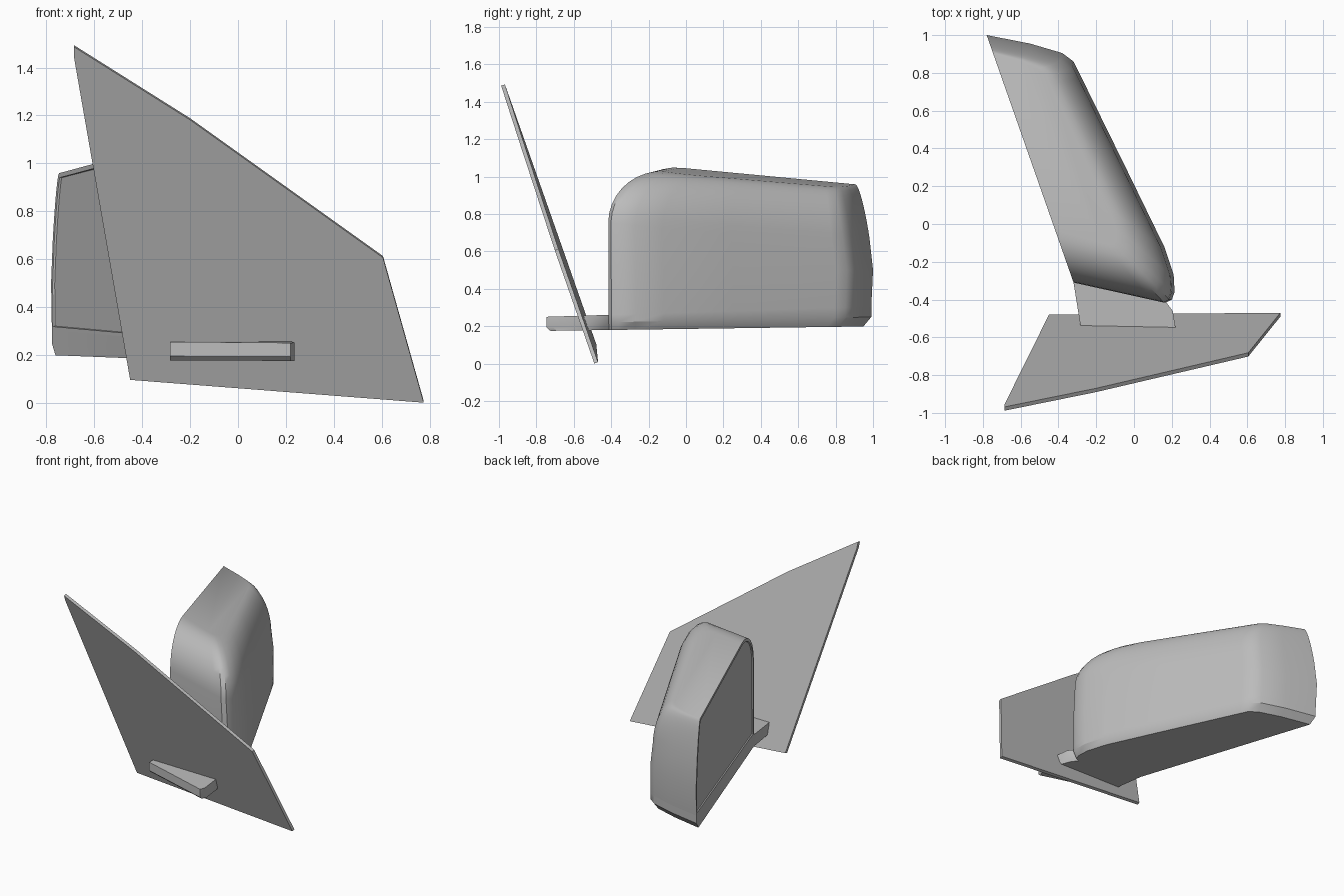
import bpy, bmesh, math
from mathutils import Vector

if "Cube" in bpy.data.objects:
    bpy.data.objects.remove(bpy.data.objects["Cube"])

grey = bpy.data.materials.new("mid grey")
grey.use_nodes = True
colour = (0.5, 0.5, 0.5, 1)
grey.diffuse_color = colour
grey.node_tree.nodes["Principled BSDF"].inputs["Base Color"].default_value = colour


def make_object(name, bm, angle=None):
    bmesh.ops.recalc_face_normals(bm, faces=bm.faces)
    mesh = bpy.data.meshes.new(name)
    bm.to_mesh(mesh)
    bm.free()
    mesh.materials.append(grey)
    obj = bpy.data.objects.new(name, mesh)
    bpy.context.collection.objects.link(obj)
    if angle:
        bpy.ops.object.select_all(action="DESELECT")
        obj.select_set(True)
        bpy.context.view_layer.objects.active = obj
        bpy.ops.object.shade_smooth_by_angle(angle=math.radians(angle))
    return obj


def loft(bm, rings):
    """Bridge matching closed rings and cap both ends."""
    rows = [[bm.verts.new(p) for p in ring] for ring in rings]
    n = len(rows[0])
    for a, b in zip(rows, rows[1:]):
        for i in range(n):
            j = (i + 1) % n
            bm.faces.new((a[i], a[j], b[j], b[i]))
    bm.faces.new(rows[0])
    bm.faces.new(rows[-1])


# Shared plan outline, from the front glass corner round to the far glass corner
front_corner = Vector((-0.32, -0.31))
far_corner = Vector((-0.78, 1.0))
outer = [(0.10, -0.40), (0.17, -0.415), (0.2, -0.40), (0.215, -0.36), (0.21, -0.27),
         (0.16, -0.12), (-0.02, 0.25), (-0.29, 0.80), (-0.32, 0.86),
         (-0.38, 0.905), (-0.55, 0.955)]
outline = [front_corner] + [Vector(p) for p in outer] + [far_corner]
length = (far_corner - front_corner).length
along = (far_corner - front_corner) / length
across = Vector((along.y, -along.x))
width = 0.47


def fit(p, front=0, far=0, side=0):
    """Pull a plan point in from the front end, far end and outer side."""
    d = p - front_corner
    u = front + d.dot(along) * (length - front - far) / length
    return front_corner + along * u + across * d.dot(across) * (1 - side)


def seam(p):
    return 0.274 + 0.031 * p.y


def roof(p):
    v = (p - front_corner).dot(across)
    return 1.045 - 0.095 * p.y - 0.05 * v / width


# Mirror housing: upright walls rolling over into the roof
bm = bmesh.new()
low = [fit(p, far=0.01) for p in outline]
rings = [[(p.x, p.y, seam(p)) for p in low], [(p.x, p.y, 0.5) for p in outline]]
steps = 9
for k in range(steps + 1):
    t = math.pi / 2 * k / steps
    roll = 1 - math.cos(t)
    drop = 0.28 * (1 - math.sin(t))
    ring = [fit(p, 0.3 * roll, 0.02 + 0.045 * math.sin(t) + 0.035 * roll, 0.03 + 0.38 * roll)
            for p in outline]
    rings.append([(p.x, p.y, roof(p) - drop) for p in ring])

rows = [[bm.verts.new(p) for p in ring] for ring in rings]
for a, b in zip(rows, rows[1:]):
    for i in range(len(a) - 1):
        bm.faces.new((a[i], a[i + 1], b[i + 1], b[i]))
bm.faces.new(rows[0])
bm.faces.new(rows[-1])

# Flat glass side with a narrow lip round it
glass = bm.faces.new([r[0] for r in rows] + [r[-1] for r in reversed(rows)])
bmesh.ops.recalc_face_normals(bm, faces=bm.faces)
bmesh.ops.inset_individual(bm, faces=[glass], thickness=0.02, depth=0)
bmesh.ops.inset_individual(bm, faces=[glass], thickness=0.003, depth=-0.008)
make_object("mirror_housing", bm, 35)

# Mounting arm: flat neck that widens into the floor of the housing
bm = bmesh.new()
neck = [Vector(p) for p in ((-0.28, -0.56), (-0.283, -0.60), (0.19, -0.735), (0.22, -0.745),
                            (0.235, -0.71), (0.222, -0.56), (0.205, -0.46))]
floor = neck + [fit(p, far=0.01) for p in outline[2:]] + [front_corner]
under = []
for p in floor:
    if p.y < -0.5:
        q = Vector((p.x, p.y + 0.02 if p.y < -0.58 else p.y))
    else:
        q = fit(p, far=0.045, side=0.05)
    under.append((q.x, q.y, 0.186 + 0.014 * q.y))
edge = [(p.x, p.y, 0.205 + 0.016 * p.y if p.y < -0.5 else 0.23 + 0.02 * p.y) for p in floor]
loft(bm, [under, edge, [(p.x, p.y, seam(p)) for p in floor]])
make_object("mounting_arm", bm, 30)

# Slanted door plate
bm = bmesh.new()
corners = [(-0.685, 1.49), (-0.685, 1.45), (-0.45, 0.10), (0.775, 0.005), (0.605, 0.61), (-0.2, 1.185)]
sheets = []
for shift in (-0.01, 0.01):
    sheets.append([(x, -0.463 - 0.02 * x - 0.355 * z + shift, z + shift * 0.35) for x, z in corners])
loft(bm, sheets)
make_object("door_plate", bm)
